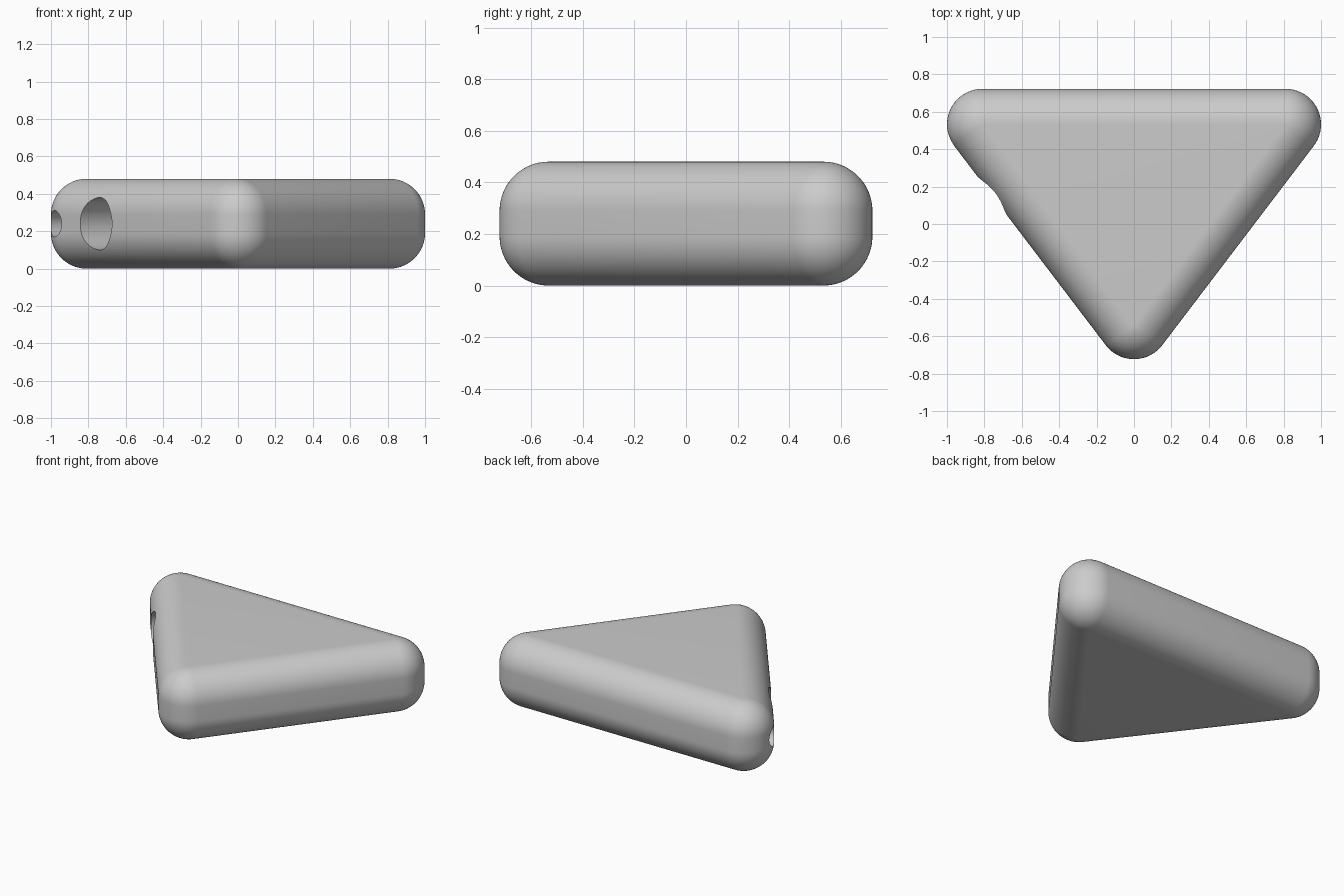
import bpy, bmesh, math
from mathutils import Vector

cube = bpy.data.objects.get("Cube")
if cube:
    bpy.data.objects.remove(cube, do_unlink=True)

RADIUS = 0.19
HEIGHT = 0.48
STEPS = 20
# corner centres, counter-clockwise from the back right one
CORNERS = [Vector((-0.81, 0.5325)), Vector((0, -0.5325)), Vector((0.81, 0.5325))]

grey = bpy.data.materials.new("plain_grey")
grey.use_nodes = True
grey.diffuse_color = (0.6, 0.6, 0.6, 1)
grey.node_tree.nodes["Principled BSDF"].inputs["Base Color"].default_value = (0.6, 0.6, 0.6, 1)


def make_object(name, bm):
    mesh = bpy.data.meshes.new(name)
    bm.to_mesh(mesh)
    bm.free()
    mesh.materials.append(grey)
    ob = bpy.data.objects.new(name, mesh)
    bpy.context.collection.objects.link(ob)
    return ob


def edge_normal(i):
    """Outward direction of the side that starts at corner i."""
    d = (CORNERS[(i + 1) % 3] - CORNERS[i]).normalized()
    return Vector((d.y, -d.x))


def outline(offset):
    """Triangle outline grown by offset, with round corners."""
    points = []
    for i, corner in enumerate(CORNERS):
        n0, n1 = edge_normal(i - 1), edge_normal(i)
        start = math.atan2(n0.y, n0.x)
        sweep = (math.atan2(n1.y, n1.x) - start) % math.tau
        for k in range(STEPS + 1):
            a = start + sweep * k / STEPS
            points.append(corner + offset * Vector((math.cos(a), math.sin(a))))
    return points


# rounded triangular body, stacked from outlines
bm = bmesh.new()
quarter = [math.pi / 2 * k / STEPS for k in range(STEPS + 1)]
levels = [(RADIUS * math.sin(a), RADIUS * (1 - math.cos(a))) for a in quarter]
levels += [(r, HEIGHT - z) for r, z in reversed(levels)]
rings = [[bm.verts.new((p.x, p.y, z)) for p in outline(r)] for r, z in levels]
count = len(rings[0])
for low, high in zip(rings, rings[1:]):
    for k in range(count):
        j = (k + 1) % count
        bm.faces.new((low[k], low[j], high[j], high[k]))
bm.faces.new(rings[0][::-1])
bm.faces.new(rings[-1])
bmesh.ops.remove_doubles(bm, verts=bm.verts, dist=0.0001)
bmesh.ops.recalc_face_normals(bm, faces=bm.faces)
body = make_object("rounded_triangle_body", bm)

# round blind sockets in the right-hand side
normal = edge_normal(0)
along = (CORNERS[1] - CORNERS[0]).normalized()
bpy.context.view_layer.objects.active = body
for name, distance, radius, depth in (("large_socket_cutter", 0.335, 0.14, 0.35),
                                      ("small_socket_cutter", -0.04, 0.07, 0.22)):
    bm = bmesh.new()
    bmesh.ops.create_cone(bm, cap_ends=True, segments=48, radius1=radius,
                          radius2=radius, depth=depth * 2)
    cutter = make_object(name, bm)
    cutter.hide_render = True
    cutter.location = (CORNERS[0] + along * distance + normal * RADIUS).to_3d()
    cutter.location.z = HEIGHT / 2
    cutter.rotation_euler = normal.to_3d().to_track_quat('Z', 'Y').to_euler()
    bpy.context.view_layer.update()
    cut = body.modifiers.new(name, 'BOOLEAN')
    cut.operation = 'DIFFERENCE'
    cut.solver = 'EXACT'
    cut.object = cutter
    bpy.ops.object.modifier_apply(modifier=cut.name)
    bpy.data.objects.remove(cutter, do_unlink=True)

# smooth skin with crisp socket rims
for ob in bpy.context.selected_objects:
    ob.select_set(False)
body.select_set(True)
bpy.ops.object.shade_smooth_by_angle(angle=math.radians(30))
